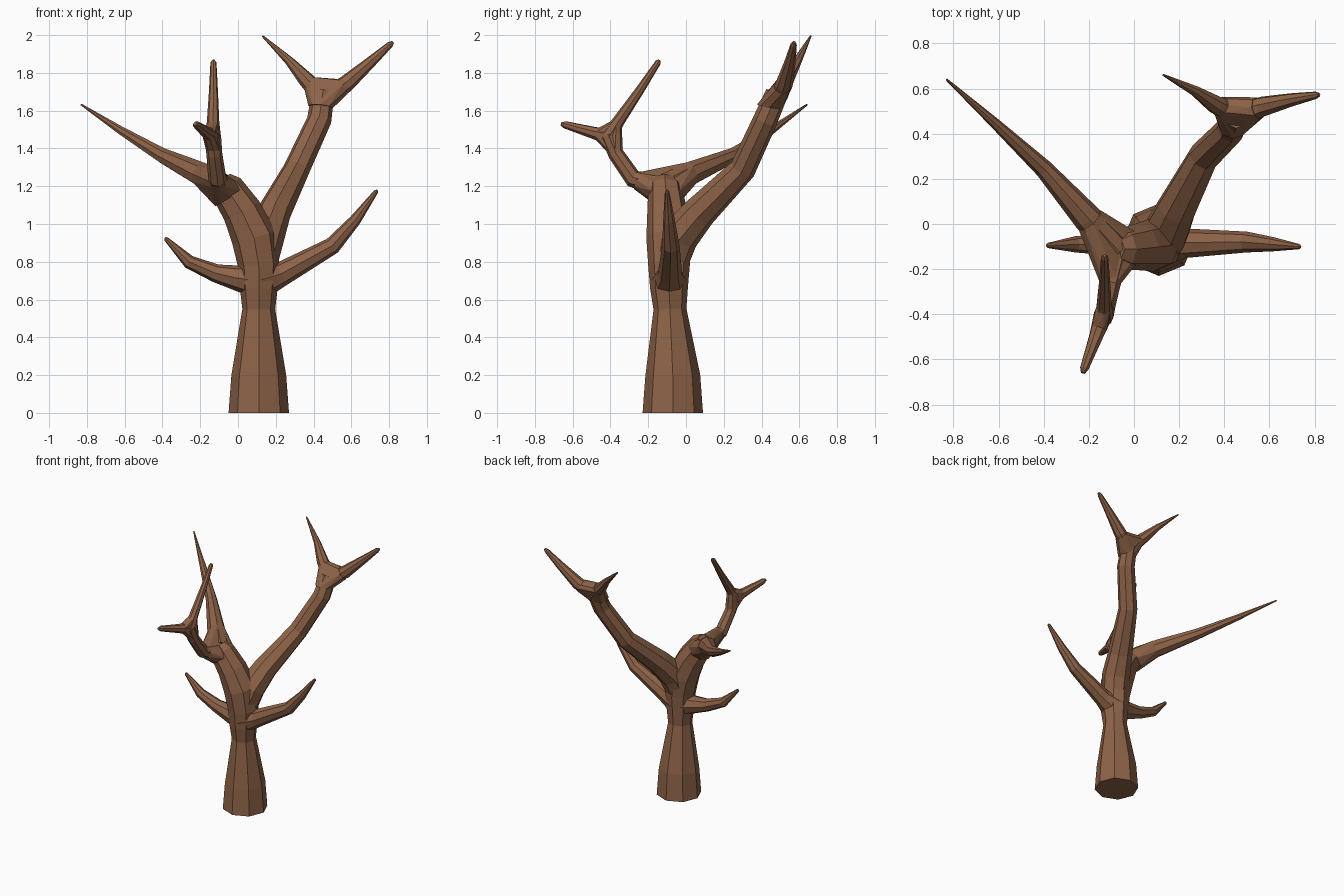
import bpy, bmesh, math
from mathutils import Vector

bark = bpy.data.materials.new("bark")
bark.diffuse_color = (0.27, 0.125, 0.065, 1)
SIDES = 8


def finish(bm, name):
    bmesh.ops.recalc_face_normals(bm, faces=bm.faces)
    me = bpy.data.meshes.new(name)
    bm.to_mesh(me)
    bm.free()
    me.materials.append(bark)
    ob = bpy.data.objects.new(name, me)
    bpy.context.collection.objects.link(ob)
    return ob


def ring(bm, centre, q, r):
    return [bm.verts.new(centre + q @ Vector((r * math.cos(2 * math.pi * k / SIDES),
                                              r * math.sin(2 * math.pi * k / SIDES), 0)))
            for k in range(SIDES)]


def limb(name, pts):
    """Tapered eight-sided tube through (x, y, z, radius) points."""
    bm = bmesh.new()
    P = [Vector(p[:3]) for p in pts]
    t_prev = Vector((0, 0, 1))
    q = t_prev.rotation_difference(t_prev)
    rings = []
    for i, p in enumerate(pts):
        a = (P[i] - P[max(i - 1, 0)]).normalized()
        b = (P[min(i + 1, len(P) - 1)] - P[i]).normalized()
        t = (a + b).normalized()
        q = t_prev.rotation_difference(t) @ q
        t_prev = t
        rings.append(ring(bm, P[i], q, p[3]))
    for A, B in zip(rings, rings[1:]):
        for k in range(SIDES):
            n = (k + 1) % SIDES
            bm.faces.new((A[k], A[n], B[n], B[k]))
    bm.faces.new(rings[0][::-1])
    bm.faces.new(rings[-1])
    return finish(bm, name)


def fork(name, rings):
    """Webbed joint: hull around (centre, direction, radius) rings."""
    bm = bmesh.new()
    for c, d, r in rings:
        ring(bm, Vector(c), Vector((0, 0, 1)).rotation_difference(Vector(d)), r)
    res = bmesh.ops.convex_hull(bm, input=bm.verts)
    junk = {v for v in res["geom_interior"] + res["geom_unused"]
            if isinstance(v, bmesh.types.BMVert)}
    bmesh.ops.delete(bm, geom=list(junk), context='VERTS')
    return finish(bm, name)


# Trunk leaning into the left main limb
limb("trunk", [(.11, -.07, 0, .16), (.11, -.07, .2, .145), (.11, -.085, .55, .087),
               (.11, -.09, .66, .1), (.11, -.09, .78, .11), (.085, -.09, .93, .12),
               (.02, -.1, 1.07, .105), (-.06, -.11, 1.19, .09), (-.09, -.11, 1.23, .06)])

# Main limb to the back right
limb("right_limb", [(.11, -.09, .78, .095), (.14, -.04, .93, .105), (.19, .07, 1.06, .09),
                    (.31, .30, 1.29, .07), (.43, .42, 1.55, .065), (.45, .48, 1.69, .06)])
limb("right_limb_outer_tip", [(.46, .48, 1.67, .05), (.57, .52, 1.74, .046), (.70, .55, 1.855, .03),
                              (.805, .57, 1.95, .017), (.82, .573, 1.963, .008)])
limb("right_limb_inner_tip", [(.44, .49, 1.68, .05), (.36, .53, 1.765, .042), (.27, .59, 1.865, .024),
                              (.13, .66, 1.995, .005)])
fork("right_limb_fork", [((.437, .44, 1.62), (.1, .2, 1), .065),
                         ((.55, .512, 1.728), (.85, .2, .6), .05),
                         ((.385, .52, 1.745), (-.7, .3, .7), .046)])

# Long branch to the back left
limb("long_left_branch", [(-.08, -.11, 1.2, .07), (-.21, .03, 1.27, .064), (-.40, .245, 1.362, .041),
                          (-.62, .45, 1.495, .023), (-.83, .64, 1.632, .005)])

# Bent branch to the front with two tips
limb("front_branch", [(-.08, -.13, 1.2, .06), (-.11, -.28, 1.24, .048), (-.125, -.37, 1.37, .042),
                      (-.135, -.41, 1.47, .045)])
limb("front_branch_low_tip", [(-.135, -.4, 1.46, .045), (-.165, -.49, 1.483, .033),
                              (-.22, -.64, 1.525, .02), (-.226, -.66, 1.53, .01)])
limb("front_branch_high_tip", [(-.135, -.41, 1.46, .045), (-.132, -.36, 1.54, .033),
                               (-.13, -.25, 1.7, .024), (-.13, -.148, 1.855, .016),
                               (-.13, -.14, 1.868, .007)])
fork("front_branch_fork", [((-.127, -.375, 1.39), (0, -.3, 1), .042),
                           ((-.155, -.465, 1.478), (-.3, -.9, .25), .036),
                           ((-.133, -.37, 1.525), (0, .5, .85), .035)])
fork("left_limb_fork", [((-.04, -.105, 1.14), (-.5, 0, .85), .092),
                        ((-.105, -.26, 1.23), (-.1, -.9, .3), .048),
                        ((-.195, .015, 1.263), (-.65, .7, .3), .066)])

# Small side branches on the trunk
limb("low_right_branch", [(.12, -.09, .7, .1), (.23, -.085, .735, .065), (.50, -.08, .885, .046),
                          (.62, -.09, 1.02, .031), (.73, -.1, 1.17, .012), (.737, -.1, 1.18, .005)])
limb("low_left_branch", [(.09, -.09, .7, .09), (-.01, -.09, .715, .066), (-.12, -.09, .74, .048),
                         (-.26, -.09, .8, .036), (-.38, -.095, .92, .012), (-.387, -.095, .927, .005)])
